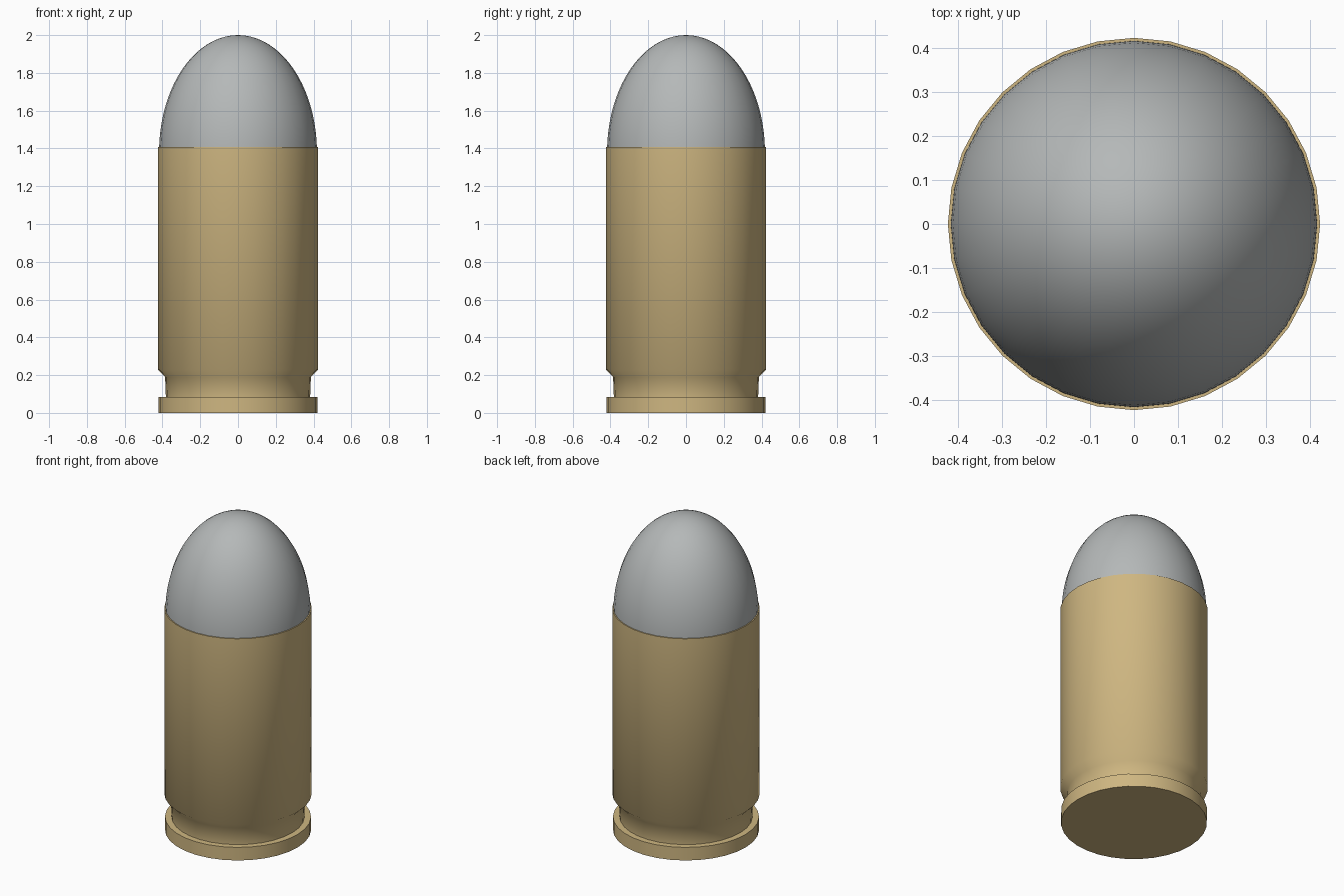
import bpy, bmesh, math
from mathutils import Matrix

if "Cube" in bpy.data.objects:
    bpy.data.objects.remove(bpy.data.objects["Cube"])

SEGMENTS = 32


def material(name, rgb):
    mat = bpy.data.materials.new(name)
    mat.diffuse_color = (*rgb, 1)
    mat.use_nodes = True
    mat.node_tree.nodes["Principled BSDF"].inputs["Base Color"].default_value = mat.diffuse_color
    return mat


def lathe(name, profile, mat):
    """Spin an (r, z) profile about the z axis into a smooth-shaded part."""
    bm = bmesh.new()
    verts = [bm.verts.new((r, 0, z)) for r, z in profile]
    edges = [bm.edges.new(pair) for pair in zip(verts, verts[1:])]
    bmesh.ops.spin(bm, geom=verts + edges, cent=(0, 0, 0), axis=(0, 0, 1),
                   angle=2 * math.pi, steps=SEGMENTS)
    bmesh.ops.remove_doubles(bm, verts=bm.verts, dist=1e-5)
    bmesh.ops.recalc_face_normals(bm, faces=bm.faces)
    mesh = bpy.data.meshes.new(name)
    bm.to_mesh(mesh)
    bm.free()
    mesh.materials.append(mat)
    obj = bpy.data.objects.new(name, mesh)
    bpy.context.collection.objects.link(obj)
    bpy.ops.object.select_all(action='DESELECT')
    bpy.context.view_layer.objects.active = obj
    obj.select_set(True)
    bpy.ops.object.shade_smooth_by_angle(angle=math.radians(50))
    return obj


brass = material("brass", (0.62, 0.47, 0.22))
lead = material("lead grey", (0.46, 0.48, 0.48))

# Casing: flat base, rim, extraction groove, straight wall and thin mouth
lathe("casing", [(0, 0), (0.42, 0), (0.42, 0.083), (0.382, 0.083),
                 (0.386, 0.19), (0.424, 0.23), (0.424, 1.408),
                 (0.414, 1.408), (0.414, 1.38)], brass)

# Rounded tip: half ellipse rising out of the casing mouth
rows = 20
tip = [(0.418 * math.cos(t), 1.38 + 0.62 * math.sin(t))
       for t in (i * math.pi / 2 / rows for i in range(rows))]
lathe("rounded_tip", tip + [(0, 2.0)], lead)
